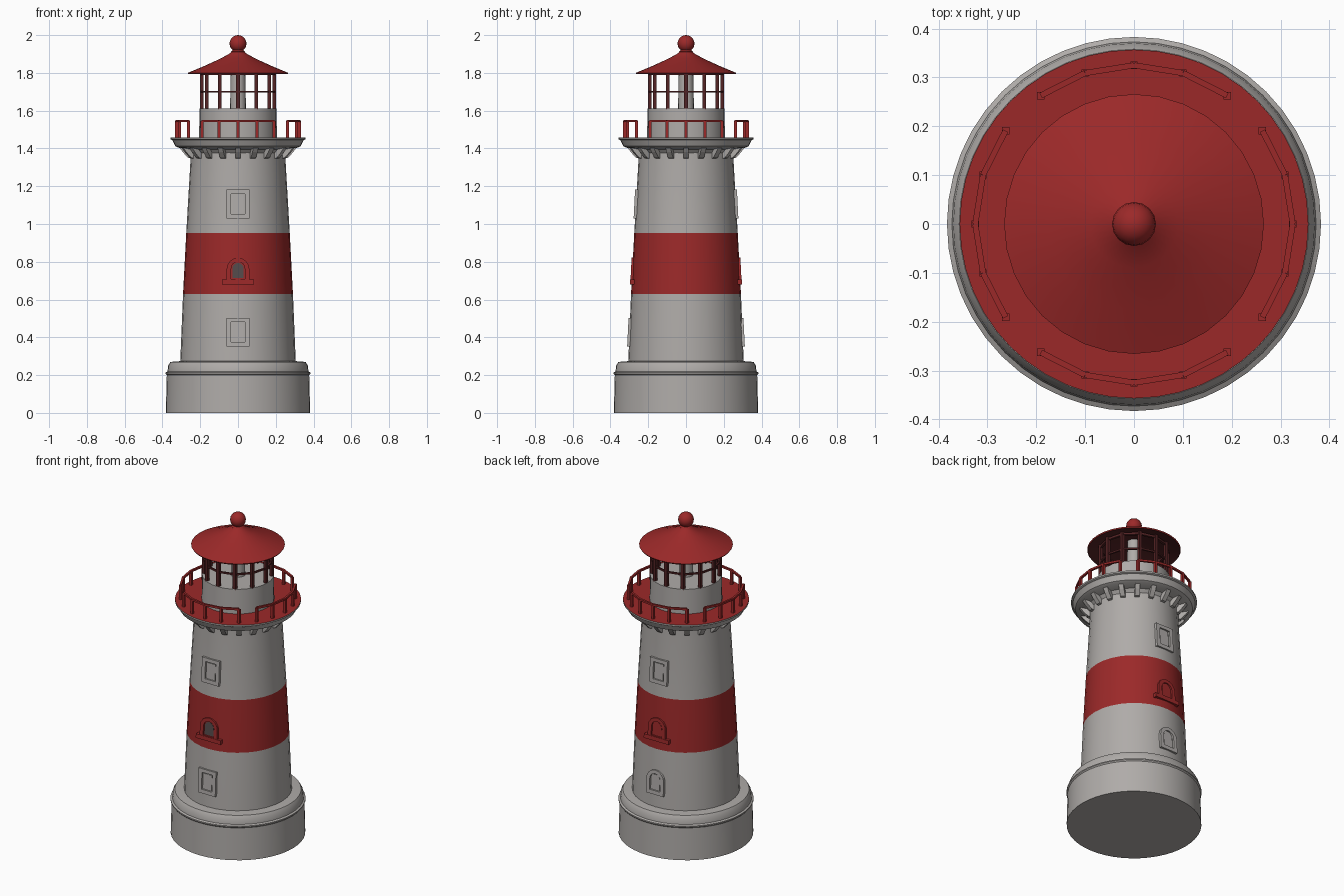
import bpy, bmesh, math
from mathutils import Matrix, Vector

if "Cube" in bpy.data.objects:
    bpy.data.objects.remove(bpy.data.objects["Cube"])


def material(name, rgb):
    m = bpy.data.materials.new(name)
    m.diffuse_color = (*rgb, 1)
    m.use_nodes = True
    m.node_tree.nodes["Principled BSDF"].inputs["Base Color"].default_value = m.diffuse_color
    return m


GREY = material("stone grey", (0.43, 0.41, 0.395))
RED = material("lighthouse red", (0.33, 0.022, 0.022))
DARK_RED = material("dark maroon", (0.085, 0.016, 0.017))
GLASS = material("window dark", (0.09, 0.07, 0.07))


def finish(name, bm, mats, rule=None, smooth=True):
    bmesh.ops.recalc_face_normals(bm, faces=bm.faces)
    if rule:
        bm.normal_update()
        for f in bm.faces:
            f.material_index = rule(f)
    me = bpy.data.meshes.new(name)
    bm.to_mesh(me)
    bm.free()
    for m in mats:
        me.materials.append(m)
    ob = bpy.data.objects.new(name, me)
    bpy.context.collection.objects.link(ob)
    if smooth:
        bpy.ops.object.select_all(action='DESELECT')
        ob.select_set(True)
        bpy.context.view_layer.objects.active = ob
        bpy.ops.object.shade_smooth_by_angle(angle=math.radians(30))
    return ob


def lathe(name, profile, mats, rule=None, segs=32):
    """Revolve (radius, z) points about z and cap the ends."""
    bm = bmesh.new()
    rings = []
    for r, z in profile:
        rings.append([bm.verts.new((r * math.cos(2 * math.pi * i / segs),
                                    r * math.sin(2 * math.pi * i / segs), z))
                      for i in range(segs)])
    for a, b in zip(rings, rings[1:]):
        for i in range(segs):
            j = (i + 1) % segs
            bm.faces.new((a[i], a[j], b[j], b[i]))
    bm.faces.new(rings[0])
    bm.faces.new(rings[-1])
    return finish(name, bm, mats, rule)


def add_bar(bm, a, b, w):
    """Square bar between two points."""
    a, b = Vector(a), Vector(b)
    d = b - a
    rot = d.to_track_quat('Z', 'Y').to_matrix().to_4x4()
    bmesh.ops.create_cube(bm, size=1, matrix=Matrix.Translation((a + b) / 2) @ rot
                          @ Matrix.Diagonal((w, w, d.length, 1)))


def polar(r, deg, z):
    t = math.radians(deg)
    return (r * math.cos(t), r * math.sin(t), z)


# Base plinth with rounded lip
lathe("base", [(0.382, 0), (0.377, 0.20), (0.383, 0.207), (0.383, 0.214), (0.373, 0.22),
               (0.370, 0.25), (0.358, 0.27), (0.29, 0.275)], [GREY], segs=48)

# Tapered tower with painted red band
lathe("tower", [(0.306, 0.265), (0.291, 0.63), (0.274, 0.952), (0.252, 1.33), (0.252, 1.40)],
      [GREY, RED], lambda f: int(0.64 < f.calc_center_median().z < 0.94))

# Gallery cornice, brackets, and deck painted on its top face only
lathe("gallery_cornice", [(0.25, 1.375), (0.268, 1.395), (0.318, 1.405), (0.332, 1.412),
                          (0.348, 1.446)], [GREY], segs=48)
lathe("gallery_deck", [(0.348, 1.444), (0.357, 1.449), (0.357, 1.459)], [GREY, RED],
      lambda f: int(f.normal.z > 0.8), segs=48)

bm = bmesh.new()
for k in range(20):
    side = []
    for s in (-0.014, 0.014):
        side.append([bm.verts.new(Matrix.Rotation(math.radians(18 * k), 3, 'Z') @ Vector((r, s, z)))
                     for r, z in ((0.24, 1.345), (0.264, 1.35), (0.292, 1.38),
                                  (0.316, 1.414), (0.24, 1.414))])
    bm.faces.new(side[0])
    bm.faces.new(side[1])
    for i in range(5):
        j = (i + 1) % 5
        bm.faces.new((side[0][i], side[0][j], side[1][j], side[1][i]))
finish("gallery_brackets", bm, [GREY], smooth=False)

# Gallery railing: four arcs of five posts
bm = bmesh.new()
for q in range(4):
    for k in range(-2, 3):
        a = 90 * q + 18 * k
        add_bar(bm, polar(0.325, a, 1.455), polar(0.325, a, 1.545), 0.015)
        if k < 2:
            add_bar(bm, polar(0.325, a, 1.545), polar(0.325, a + 18, 1.545), 0.012)
finish("gallery_railing", bm, [RED], smooth=False)

# Lantern room wall, lamp, glazing posts and mid ring
lathe("lantern_wall", [(0.206, 1.45), (0.204, 1.612)], [GREY])
lathe("lamp_column", [(0.042, 1.61), (0.038, 1.85)], [GREY], segs=16)
bm = bmesh.new()
for k in range(12):
    a = 30 * k
    add_bar(bm, polar(0.192, a, 1.605), polar(0.192, a, 1.81), 0.019)
    for z, w in ((1.70, 0.010), (1.797, 0.014)):
        add_bar(bm, polar(0.192, a, z), polar(0.192, a + 30, z), w)
finish("lantern_frame", bm, [DARK_RED], smooth=False)

# Conical roof with dark, shallow hollow underside, and ball finial
lathe("roof", [(0.002, 1.865), (0.25, 1.797), (0.262, 1.793), (0.266, 1.80), (0.175, 1.838),
               (0.09, 1.877), (0.042, 1.904), (0.028, 1.92), (0.024, 1.93)], [RED, DARK_RED],
      lambda f: int(f.normal.z < -0.6))
bm = bmesh.new()
bmesh.ops.create_uvsphere(bm, u_segments=16, v_segments=10, radius=0.045,
                          matrix=Matrix.Translation((0, 0, 1.955)))
finish("finial_ball", bm, [RED])
lathe("finial_collar", [(0.03, 1.905), (0.036, 1.912), (0.028, 1.922)], [RED], segs=16)


def tower_radius(z):
    return 0.306 - 0.0506 * (z - 0.265)


def outline(w, z0, z1, arched):
    """Window outline of half width w, square or round headed."""
    pts = [(-w, z0), (w, z0)]
    if not arched:
        return pts + [(w, z1), (-w, z1)]
    n = 8
    return pts + [(w * math.cos(math.pi * i / n), z1 - w + w * math.sin(math.pi * i / n))
                  for i in range(n + 1)]


def plate(name, side, outer, mat, out, inner=None):
    """Plate, or frame when inner is given, following the tower slope."""
    bm = bmesh.new()

    def ring(pts, off):
        return [bm.verts.new((x, side * (tower_radius(z) + off), z)) for x, z in pts]

    def bridge(a, b):
        for i in range(len(a)):
            j = (i + 1) % len(a)
            bm.faces.new((a[i], a[j], b[j], b[i]))
    front, back = ring(outer, out), ring(outer, -0.03)
    bridge(front, back)
    if inner:
        in_front, in_back = ring(inner, out), ring(inner, -0.03)
        bridge(front, in_front)
        bridge(in_front, in_back)
        bridge(in_back, back)
    else:
        bm.faces.new(front)
        bm.faces.new(back)
    finish(name, bm, [mat], smooth=False)


# Three windows on the front and on the back
for side, label in ((-1, "front"), (1, "back")):
    for level, z0, z1, arch, mat in (("lower", 0.352, 0.502, side > 0, GREY),
                                     ("middle", 0.685, 0.822, True, RED),
                                     ("upper", 1.03, 1.182, False, GREY)):
        name = f"{label}_{level}_window"
        pane = GLASS if (label, level) == ("front", "middle") else mat
        plate(name + "_frame", side, outline(0.06, z0, z1, arch), mat, 0.010,
              outline(0.036, z0 + 0.024, z1 - 0.022, arch))
        plate(name + "_pane", side, outline(0.03, z0 + 0.028, z1 - 0.028, arch), pane, 0.004)
        if level == "middle":
            plate(name + "_sill", side, outline(0.085, 0.68, 0.705, False), mat, 0.012)
